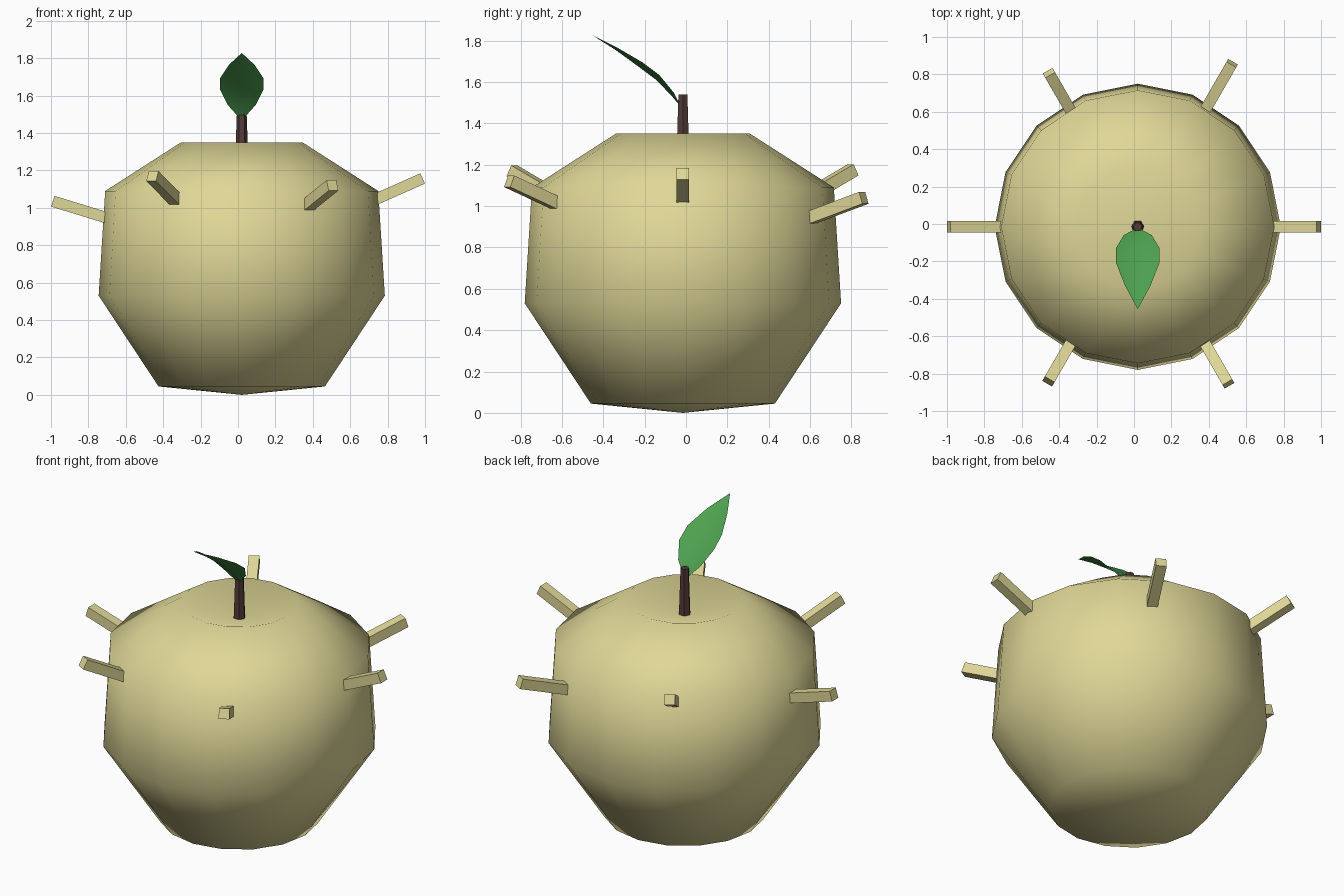
import bpy, bmesh
from math import sin, cos, pi, radians
from mathutils import Matrix, Vector

if "Cube" in bpy.data.objects:
    bpy.data.objects.remove(bpy.data.objects["Cube"])

CENTRE = Vector((0.02, -0.015, 0))


def material(name, colour):
    mat = bpy.data.materials.new(name)
    mat.use_nodes = True
    mat.diffuse_color = (*colour, 1)
    mat.node_tree.nodes["Principled BSDF"].inputs["Base Color"].default_value = (*colour, 1)
    return mat


def finish(name, bm, mat, smooth):
    mesh = bpy.data.meshes.new(name)
    for face in bm.faces:
        face.smooth = smooth
    bm.to_mesh(mesh)
    bm.free()
    mesh.materials.append(mat)
    obj = bpy.data.objects.new(name, mesh)
    bpy.context.collection.objects.link(obj)
    return obj


def lathe(name, profile, sides, mat, smooth):
    """Revolve (radius, height) points, listed bottom to top, about the centre axis."""
    bm = bmesh.new()
    rings = []
    for r, z in profile:
        count = sides if r else 1
        rings.append([bm.verts.new(CENTRE + Vector((r * cos(2 * pi * i / sides),
                                                    r * sin(2 * pi * i / sides), z)))
                      for i in range(count)])
    for low, high in zip(rings, rings[1:]):
        for i in range(sides):
            j = (i + 1) % sides
            corners = [low[i % len(low)], low[j % len(low)],
                       high[j % len(high)], high[i % len(high)]]
            bm.faces.new(list(dict.fromkeys(corners)))
    return finish(name, bm, mat, smooth)


def spike(name, azimuth, tilt, reach, height, mat, length=0.45, width=0.06):
    """Square peg whose outer end is centred at the given reach and height."""
    bm = bmesh.new()
    bmesh.ops.create_cube(bm, size=1)
    place = (Matrix.Translation(CENTRE) @ Matrix.Rotation(radians(azimuth), 4, 'Z')
             @ Matrix.Translation((reach, 0, height))
             @ Matrix.Rotation(radians(-tilt), 4, 'Y')
             @ Matrix.Translation((-length / 2, 0, 0))
             @ Matrix.Diagonal((length, width, width, 1)))
    bm.transform(place)
    return finish(name, bm, mat, False)


flesh = material("pale_yellow", (0.74, 0.68, 0.31))
bark = material("dark_brown", (0.085, 0.043, 0.039))
green = material("leaf_green", (0.075, 0.35, 0.08))

# Fruit body with a dimple on top
lathe("fruit_body", [(0, 0), (0.445, 0.045), (0.765, 0.53), (0.73, 1.09),
                     (0.325, 1.35), (0, 1.25)], 16, flesh, True)

# Tapered stem
lathe("stem", [(0, 1.2), (0.037, 1.2), (0.025, 1.54), (0, 1.54)], 6, bark, False)

# Ring of pegs: azimuth, tilt, reach, height
for n, spec in enumerate([(0, 24, 0.967, 1.157), (60, 18, 1.01, 1.04), (120, 27, 0.95, 1.175),
                          (180, 17, 1.01, 1.035), (240, 27, 0.955, 1.17),
                          (300, 22, 0.97, 1.12)], 1):
    spike(f"spike_{n}", *spec, flesh)

# Cupped leaf: y, z, half width, sag of the midrib
bm = bmesh.new()
rows = []
for y, z, half, sag in [(-0.025, 1.48, 0.012, 0), (-0.06, 1.55, 0.075, 0.02),
                        (-0.13, 1.635, 0.117, 0.03), (-0.21, 1.695, 0.115, 0.03),
                        (-0.33, 1.765, 0.068, 0.015), (-0.455, 1.828, 0, 0)]:
    middle = Vector((CENTRE.x, y - sag * 0.5, z - sag * 0.8))
    if half:
        rows.append([bm.verts.new((CENTRE.x - half, y, z)), bm.verts.new(middle),
                     bm.verts.new((CENTRE.x + half, y, z))])
    else:
        rows.append([bm.verts.new(middle)] * 3)
for a, b in zip(rows, rows[1:]):
    for i in range(2):
        bm.faces.new(list(dict.fromkeys([a[i], b[i], b[i + 1], a[i + 1]])))
bmesh.ops.recalc_face_normals(bm, faces=bm.faces)
bm.normal_update()
if sum(f.normal.z for f in bm.faces) < 0:
    bmesh.ops.reverse_faces(bm, faces=bm.faces)
finish("leaf", bm, green, True)
